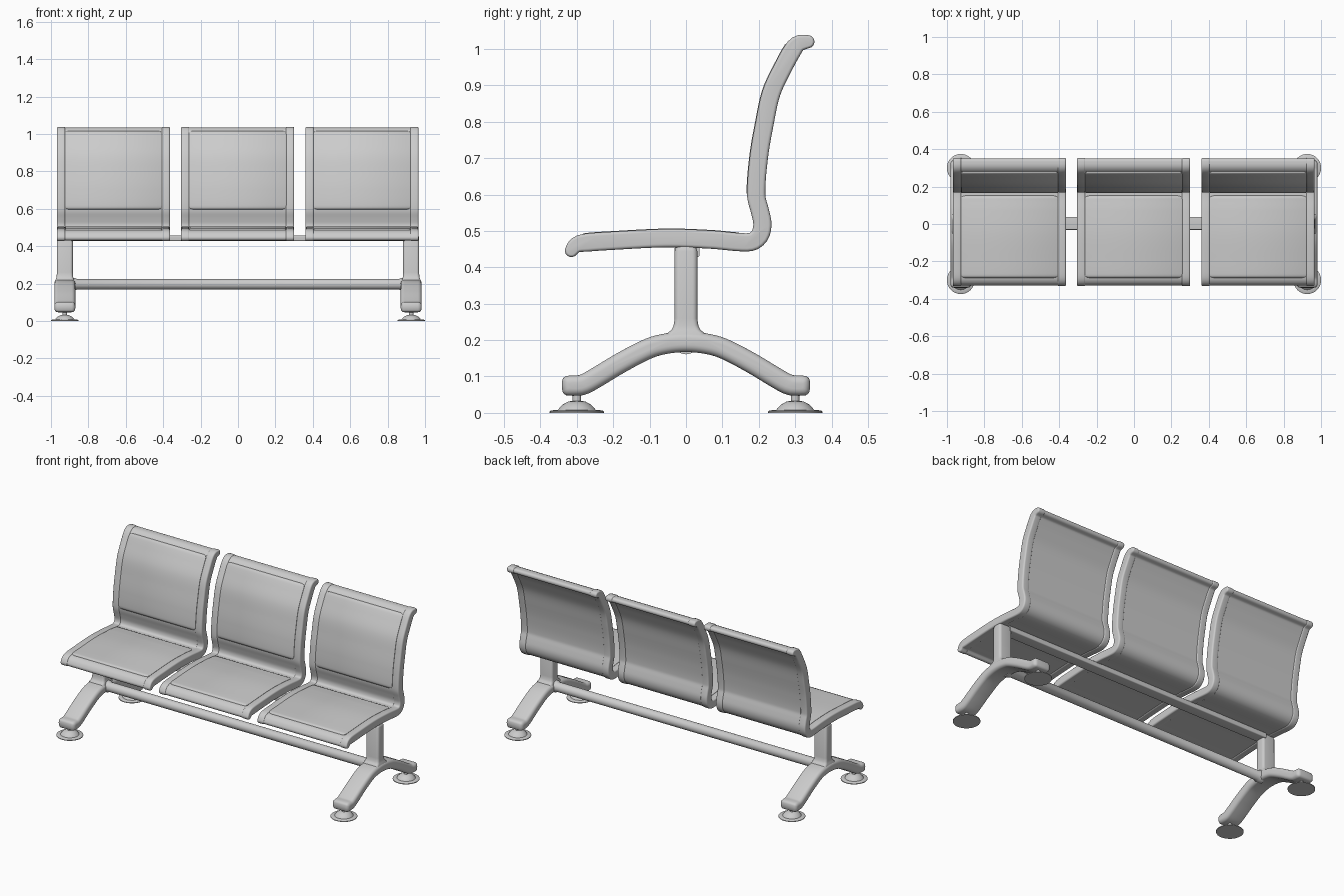
import bpy, bmesh, math
from mathutils import Vector

if "Cube" in bpy.data.objects:
    bpy.data.objects.remove(bpy.data.objects["Cube"])


def loft(name, rings, angle=40):
    """Skin a list of equal-length closed rings and cap both ends."""
    bm = bmesh.new()
    loops = [[bm.verts.new(p) for p in ring] for ring in rings]
    for a, b in zip(loops, loops[1:]):
        n = len(a)
        for i in range(n):
            j = (i + 1) % n
            bm.faces.new((a[i], a[j], b[j], b[i]))
    bm.faces.new(loops[0])
    bm.faces.new(loops[-1])
    bmesh.ops.recalc_face_normals(bm, faces=bm.faces)
    mesh = bpy.data.meshes.new(name)
    bm.to_mesh(mesh)
    bm.free()
    ob = bpy.data.objects.new(name, mesh)
    bpy.context.collection.objects.link(ob)
    bpy.ops.object.select_all(action='DESELECT')
    ob.select_set(True)
    bpy.context.view_layer.objects.active = ob
    bpy.ops.object.shade_smooth_by_angle(angle=math.radians(angle))
    return ob


def sample(knots, first, last, step):
    """Smooth curve through (y, z) knots; returns (point, normal) pairs."""
    k = [Vector(p) for p in knots]
    t = [0.0]
    for a, b in zip(k, k[1:]):
        t.append(t[-1] + (b - a).length)
    m = []
    for i in range(len(k)):
        lo, hi = max(i - 1, 0), min(i + 1, len(k) - 1)
        m.append((k[hi] - k[lo]) / (t[hi] - t[lo]))
    n = max(2, round((t[last] - t[first]) / step))
    pts = []
    for q in range(n + 1):
        s = t[first] + (t[last] - t[first]) * q / n
        i = max(j for j in range(len(k) - 1) if t[j] <= s + 1e-9)
        d = t[i + 1] - t[i]
        u = (s - t[i]) / d
        pts.append(k[i] * (2*u**3 - 3*u**2 + 1) + m[i] * d * (u**3 - 2*u**2 + u)
                   + k[i + 1] * (3*u**2 - 2*u**3) + m[i + 1] * d * (u**3 - u**2))
    out = []
    for i, p in enumerate(pts):
        d = (pts[min(i + 1, n)] - pts[max(i - 1, 0)]).normalized()
        out.append((p, Vector((-d.y, d.x))))
    return out


def outline(path, h, taper, power):
    """Closed outline around a path, with rounded end caps."""
    n = len(path) - 1

    def half(i):
        return h * (1 - taper * max(0, 1 - min(i, n - i) / 6) ** 2)

    def cap(i, sign):
        p, nm = path[i]
        d = Vector((nm.y, -nm.x)) * sign
        res = []
        for s in range(1, 8):
            a = math.pi * s / 8
            c = math.cos(a)
            across = math.copysign(abs(c) ** power, c) if abs(c) > 1e-6 else 0
            res.append(p + half(i) * (nm * sign * across + d * math.sin(a) ** power))
        return res

    left = [p + nm * half(i) for i, (p, nm) in enumerate(path)]
    right = [p - nm * half(i) for i, (p, nm) in enumerate(path)]
    return left + cap(n, 1) + right[::-1] + cap(0, -1)


def ribbon(name, path, x, w, h, r, taper=0.0, power=1.0):
    """Sweep an outline across x with edges rounded by r."""
    steps = [0] if r == 0 else [math.pi / 2 * s / 5 for s in range(6)]
    prof = [(w - r + r * math.sin(a), h - r + r * math.cos(a)) for a in steps]
    prof = [(-a, b) for a, b in reversed(prof)] + prof
    return loft(name, [[(x + dx, p.x, p.y) for p in outline(path, hh, taper, power)]
                       for dx, hh in prof])


def pad(name, path, x, w, top):
    """Thin cushion lying on the sitting side, with rounded corners."""
    r = 0.02
    dist = [0.0]
    for (a, _), (b, _) in zip(path, path[1:]):
        dist.append(dist[-1] + (b - a).length)
    rings = []
    for (p, nm), s in zip(path, dist):
        e = min(s, dist[-1] - s)
        ww = w - r + math.sqrt(max(0, r * r - max(0, r - e) ** 2))
        hh = top - 0.004 * max(0, 1 - e / 0.006)
        sec = [(-ww, 0.01), (-ww, hh - 0.003), (-ww + 0.005, hh),
               (ww - 0.005, hh), (ww, hh - 0.003), (ww, 0.01)]
        rings.append([(x + dx, *(p + nm * o)) for dx, o in sec])
    return loft(name, rings)


def lathe(name, x, y, prof, n=32):
    return loft(name, [[(x + r * math.cos(2 * math.pi * i / n),
                         y + r * math.sin(2 * math.pi * i / n), z)
                        for i in range(n)] for r, z in prof])


def round_rect(hx, hy, r, n=5):
    pts = []
    for q, (sx, sy) in enumerate(((1, 1), (-1, 1), (-1, -1), (1, -1))):
        for i in range(n + 1):
            a = math.pi / 2 * (q + i / n)
            pts.append((sx * (hx - r) + r * math.cos(a), sy * (hy - r) + r * math.sin(a)))
    return pts


# Seat side profile (y, z), front lip to top of the backrest
SEAT = [(-.315, .446), (-.304, .460), (-.285, .4665), (-.2, .473), (-.05, .480),
        (.07, .476), (.15, .469), (.183, .471), (.203, .488), (.210, .518),
        (.203, .555), (.193, .597), (.2, .7), (.215, .79), (.235, .88),
        (.27, .955), (.298, 1.004), (.312, 1.016), (.335, 1.02)]
seat_path = sample(SEAT, 0, 18, 0.01)
seat_pad_path = sample(SEAT, 2, 6, 0.004)
back_pad_path = sample(SEAT, 11, 16, 0.004)

# Three seats: shell, two side rails, two pads
for i, x in enumerate((-0.666, -0.002, 0.663), 1):
    ribbon(f"seat_shell_{i}", seat_path, x, 0.265, 0.021, 0, taper=0.28)
    for side, sx in (("left", -1), ("right", 1)):
        ribbon(f"seat_rail_{side}_{i}", seat_path, x + sx * 0.28, 0.0225, 0.025, 0.009, taper=0.28)
    pad(f"seat_pad_{i}", seat_pad_path, x, 0.26, 0.0265)
    pad(f"back_pad_{i}", back_pad_path, x, 0.26, 0.0265)

# Arched legs, posts and feet at both ends
ARCH = [(-.313, .075), (-.285, .077), (-.25, .095), (-.18, .137), (-.1, .178), (-.05, .191)]
ARCH += [(0, .195)] + [(-y, z) for y, z in reversed(ARCH)]
arch_path = sample(ARCH, 0, len(ARCH) - 1, 0.012)
POST = [(.19, .052, .062), (.218, .05, .052), (.228, .046, .04), (.24, .0435, .034),
        (.26, .0425, .031), (.445, .0425, .031), (.453, .040, .028), (.457, .036, .024)]
for side, x in (("left", -0.926), ("right", 0.926)):
    ribbon(f"arched_leg_{side}", arch_path, x, 0.056, 0.028, 0.02, power=0.6)
    loft(f"post_{side}", [[(x + a, b, z) for a, b in round_rect(hx, hy, 0.014)]
                          for z, hx, hy in POST])
    for end, y in (("front", -0.3), ("back", 0.3)):
        lathe(f"foot_{end}_{side}", x, y,
              [(.0745, 0), (.0745, .004), (.07, .007), (.052, .008), (.047, .015),
               (.037, .024), (.024, .031), (.012, .033), (.012, .06)])

# Upper box beam and lower round tube
loft("upper_beam", [[(x, y + 0.003, 0.443 + z) for y, z in round_rect(0.034, 0.015, 0.006)]
                    for x in (-0.9, 0.9)])
loft("lower_tube", [[(x, r * math.cos(2 * math.pi * i / 32), 0.197 + r * math.sin(2 * math.pi * i / 32))
                     for i in range(32)]
                    for x, r in ((-.9, .036), (-.872, .034), (-.862, .028),
                                 (.862, .028), (.872, .034), (.9, .036))])
